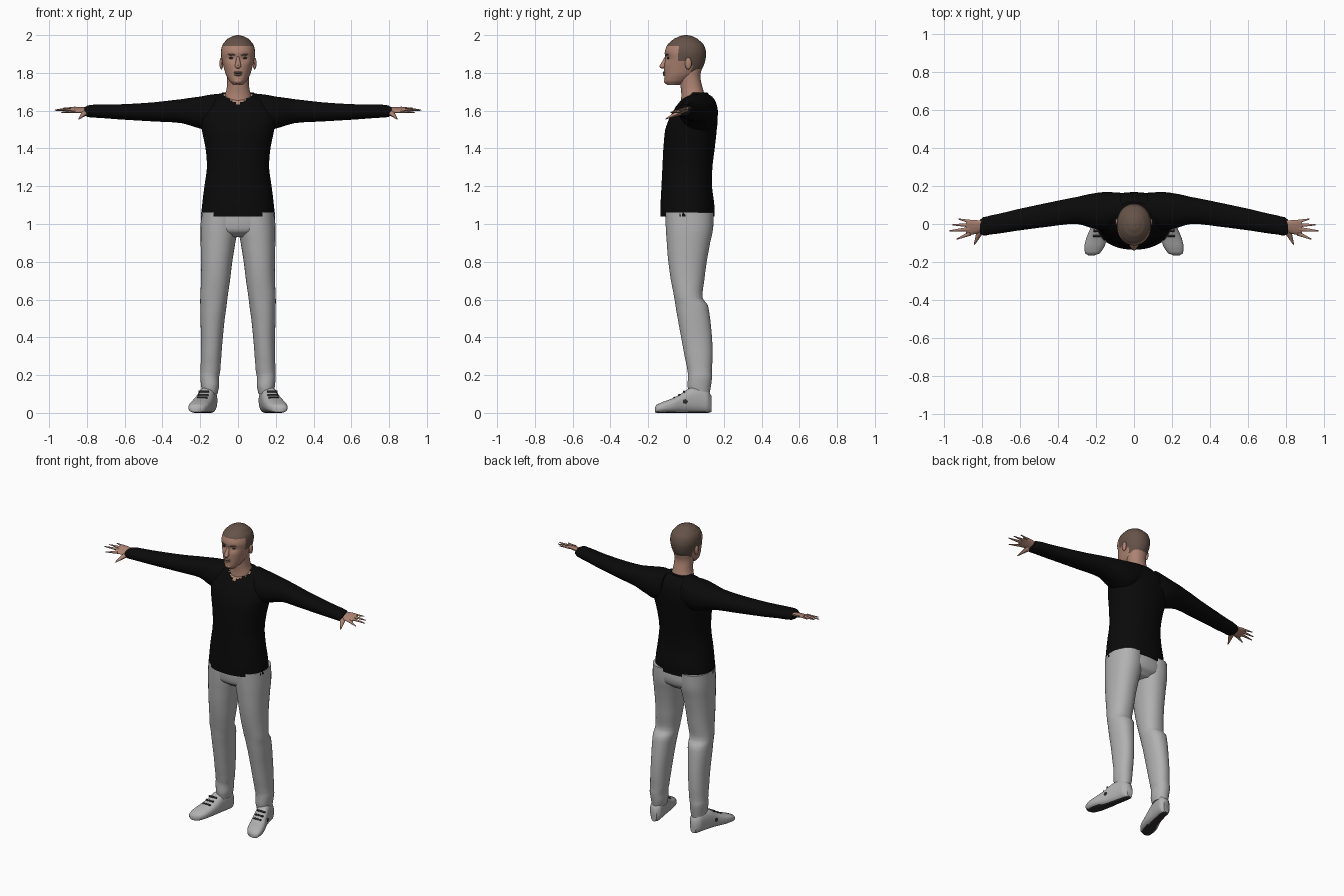
import bpy, bmesh, math
from mathutils import Vector


def material(name, rgb):
    m = bpy.data.materials.new(name)
    m.diffuse_color = (*rgb, 1)
    return m


BLACK = material("black knit", (0.003, 0.003, 0.003))
GREY = material("light grey cloth", (0.44, 0.44, 0.44))
SKIN = material("skin", (0.42, 0.23, 0.17))
HAIR = material("brown hair", (0.13, 0.085, 0.065))
DARK = material("dark detail", (0.03, 0.025, 0.025))


def finish(bm, name, mats, rule=None, angle=50):
    bmesh.ops.recalc_face_normals(bm, faces=bm.faces)
    me = bpy.data.meshes.new(name)
    bm.to_mesh(me)
    bm.free()
    ob = bpy.data.objects.new(name, me)
    bpy.context.collection.objects.link(ob)
    for m in mats:
        me.materials.append(m)
    if rule:
        for p in me.polygons:
            p.material_index = rule(p.center)
    bpy.ops.object.select_all(action='DESELECT')
    ob.select_set(True)
    bpy.context.view_layer.objects.active = ob
    bpy.ops.object.shade_smooth_by_angle(angle=math.radians(angle))
    return ob


def smooth_rows(rows, steps):
    # Catmull-Rom interpolation between the given sections
    out = []
    for i in range(len(rows) - 1):
        a, b, c, d = (rows[max(0, min(len(rows) - 1, i + k))] for k in (-1, 0, 1, 2))
        for s in range(steps):
            t = s / steps
            row = [0.5 * (2 * q + (r - p) * t + (2 * p - 5 * q + 4 * r - u) * t * t
                          + (3 * q - p - 3 * r + u) * t ** 3) for p, q, r, u in zip(a, b, c, d)]
            row[0] = b[0] + (c[0] - b[0]) * t
            out.append(row)
    return out + [rows[-1]]


def loft(name, axis, rows, mats, steps=4, seg=32, power=2.2, side=1, rule=None, shape=None):
    # each row: position on the axis, then low and high limits of the other two axes
    bm = bmesh.new()
    rings = []
    for t, a0, a1, b0, b1 in smooth_rows(rows, steps):
        ring = []
        for k in range(seg):
            an = 2 * math.pi * (k + 0.5) / seg
            c, s = math.cos(an), math.sin(an)
            a = (a0 + a1) / 2 + (a1 - a0) / 2 * math.copysign(abs(c) ** (2 / power), c)
            b = (b0 + b1) / 2 + (b1 - b0) / 2 * math.copysign(abs(s) ** (2 / power), s)
            co = Vector({'x': (t, a, b), 'y': (a, t, b), 'z': (a, b, t)}[axis])
            if shape:
                co = shape(co)
            co.x *= side
            ring.append(bm.verts.new(co))
        rings.append(ring)
    for r, q in zip(rings, rings[1:]):
        for k in range(seg):
            n = (k + 1) % seg
            bm.faces.new((r[k], r[n], q[n], q[k]))
    bm.faces.new(rings[0])
    bm.faces.new(rings[-1])
    return finish(bm, name, mats, rule)


def spike(name, p, q, r1, r2, mat, flat=1.0, seg=8):
    # tapered round bar from p to q
    p, q = Vector(p), Vector(q)
    bm = bmesh.new()
    bmesh.ops.create_cone(bm, cap_ends=True, segments=seg, radius1=r1, radius2=r2, depth=(q - p).length)
    rot = (q - p).to_track_quat('Z', 'Y')
    for v in bm.verts:
        off = rot @ v.co
        off.z *= flat
        v.co = off + (p + q) / 2
    return finish(bm, name, [mat])


def ball(name, loc, size, mat):
    bm = bmesh.new()
    bmesh.ops.create_uvsphere(bm, u_segments=12, v_segments=8, radius=1)
    for v in bm.verts:
        v.co = Vector([l + c * s for l, c, s in zip(loc, v.co, size)])
    return finish(bm, name, [mat])


# Sweater body with a V neckline
loft("sweater_body", 'z', [
    (1.04, -.195, .195, -.135, .15), (1.1, -.19, .19, -.135, .15), (1.2, -.178, .178, -.13, .138),
    (1.3, -.165, .165, -.125, .14), (1.4, -.172, .172, -.12, .152), (1.5, -.192, .192, -.11, .163),
    (1.56, -.205, .205, -.088, .168), (1.62, -.19, .19, -.055, .162), (1.66, -.15, .15, -.022, .145),
    (1.695, -.085, .085, .02, .115)], [BLACK, SKIN], steps=6, seg=64,
    rule=lambda c: int(c.y < .03 and c.z > 1.635 + abs(c.x) * .6))

# Neck
loft("neck", 'z', [
    (1.62, -.08, .08, -.03, .11), (1.68, -.07, .07, -.025, .1), (1.72, -.06, .06, -.028, .088),
    (1.78, -.058, .058, -.035, .076), (1.83, -.06, .06, -.04, .085)], [SKIN])


# Head, with short hair by height and depth
def hairline(c):
    limit = 1.945 if c.y < -.04 else (1.865 if c.y < .03 else 1.805)
    return int(c.z > limit)


def face_shape(co):
    # shallow eye hollows
    if co.y < -.05:
        for s in (-1, 1):
            d = ((co.x - s * .034) / .026) ** 2 + ((co.z - 1.878) / .02) ** 2
            co.y += .012 * math.exp(-d)
    return co


loft("head", 'z', [
    (1.735, -.026, .026, -.1, -.035), (1.755, -.045, .045, -.114, .01), (1.79, -.064, .064, -.115, .06),
    (1.83, -.076, .076, -.116, .09), (1.87, -.086, .086, -.114, .103), (1.91, -.091, .091, -.113, .106),
    (1.95, -.082, .082, -.098, .093), (1.98, -.056, .056, -.065, .062), (1.995, -.028, .028, -.032, .033),
    (2.0, -.006, .006, -.008, .008)], [SKIN, HAIR], steps=5, seg=48, power=2.1,
    rule=hairline, shape=face_shape)

# Facial features
spike("nose", (0, -.104, 1.885), (0, -.122, 1.835), .007, .017, SKIN)
ball("nose_tip", (0, -.125, 1.834), (.015, .015, .011), SKIN)
ball("upper_lip", (0, -.115, 1.803), (.024, .009, .005), SKIN)
ball("mouth_line", (0, -.117, 1.797), (.021, .005, .0025), DARK)
ball("lower_lip", (0, -.114, 1.79), (.02, .009, .006), SKIN)
ball("chin", (0, -.1, 1.757), (.026, .018, .016), SKIN)

# Pelvis of the trousers
loft("trouser_seat", 'z', [
    (.93, -.1, .1, -.06, .1), (.96, -.18, .18, -.098, .135), (1.0, -.195, .195, -.108, .147),
    (1.06, -.19, .19, -.11, .145)], [GREY])


def splay(co):
    # turn the toes outward and keep the sole flat on the ground
    co.x += -.17 * (co.y - .08)
    co.z = max(co.z, 0)
    return co


for s, tag in ((-1, "left"), (1, "right")):
    ball("ear_" + tag, (s * .088, .012, 1.85), (.01, .018, .032), SKIN)
    ball("eye_" + tag, (s * .034, -.0935, 1.878), (.014, .006, .006), DARK)
    spike("brow_" + tag, (s * .016, -.109, 1.895), (s * .052, -.094, 1.897), .004, .003, HAIR)

    # Sleeve and cuff
    loft("sleeve_" + tag, 'x', [
        (.07, .01, .165, 1.52, 1.692), (.14, -.03, .169, 1.49, 1.686), (.2, -.028, .164, 1.505, 1.675),
        (.3, 0, .143, 1.534, 1.661), (.45, -.014, .113, 1.543, 1.644), (.62, -.036, .077, 1.553, 1.634),
        (.76, -.056, .045, 1.563, 1.632), (.795, -.06, .036, 1.566, 1.628), (.812, -.05, .024, 1.575, 1.618)],
        [BLACK], steps=3, side=s)

    # Palm, tilted so the thumb side hangs lower
    def tilt(co):
        co.z += .3 * (co.y + .02)
        return co
    loft("palm_" + tag, 'x', [
        (.79, -.042, .018, 1.58, 1.612), (.82, -.048, .02, 1.588, 1.614), (.86, -.058, .022, 1.594, 1.614),
        (.885, -.052, .018, 1.597, 1.612)], [SKIN], steps=2, seg=16, side=s, shape=tilt)

    # Fingers and thumb
    for name, p, q, r in (
            ("index", (.865, -.05, 1.597), (.935, -.08, 1.59), .012),
            ("middle", (.87, -.027, 1.604), (.972, -.036, 1.602), .012),
            ("ring", (.87, -.006, 1.609), (.958, -.004, 1.606), .011),
            ("little", (.86, .012, 1.614), (.925, .026, 1.613), .01),
            ("thumb", (.81, -.035, 1.595), (.842, -.108, 1.55), .02)):
        spike(name + "_finger_" + tag, (s * p[0], p[1], p[2]), (s * q[0], q[1], q[2]), r, .003, SKIN, .75)

    # Trouser leg with a knee fold and a bunched ankle
    loft("trouser_leg_" + tag, 'z', [
        (.1, .108, .19, .015, .125), (.14, .1, .195, .008, .132), (.19, .1, .2, .01, .138),
        (.22, .094, .198, .008, .137), (.3, .088, .197, -.008, .141), (.4, .08, .196, -.026, .138),
        (.5, .07, .199, -.044, .128), (.57, .06, .2, -.056, .116), (.61, .055, .2, -.063, .088),
        (.7, .042, .196, -.08, .097), (.8, .03, .196, -.094, .11), (.9, .014, .198, -.102, .128),
        (.97, .002, .199, -.107, .143), (1.06, .0, .195, -.11, .147)], [GREY], steps=3, side=s)

    # Shoe
    loft("shoe_" + tag, 'y', [
        (-.165, .165, .2, .004, .03), (-.155, .14, .218, .0, .044), (-.12, .122, .228, 0, .06),
        (-.07, .115, .225, 0, .078), (-.02, .112, .212, 0, .105), (.02, .112, .205, 0, .132),
        (.08, .112, .198, 0, .14), (.115, .116, .194, 0, .125), (.135, .135, .178, .004, .09)],
        [GREY, DARK], steps=3, side=s, power=2.5, shape=splay,
        rule=lambda c: int(c.z < .006))

    # Dark laces and side patch on the shoe
    for y, z in ((-.062, .081), (-.036, .096), (-.01, .113)):
        x = .165 - .17 * (y - .08)
        spike("lace_" + tag, (s * (x - .028), y, z - .001), (s * (x + .028), y, z - .001), .006, .006, DARK)
    ball("shoe_side_patch_" + tag, (s * .223, -.012, .06), (.005, .022, .012), DARK)
